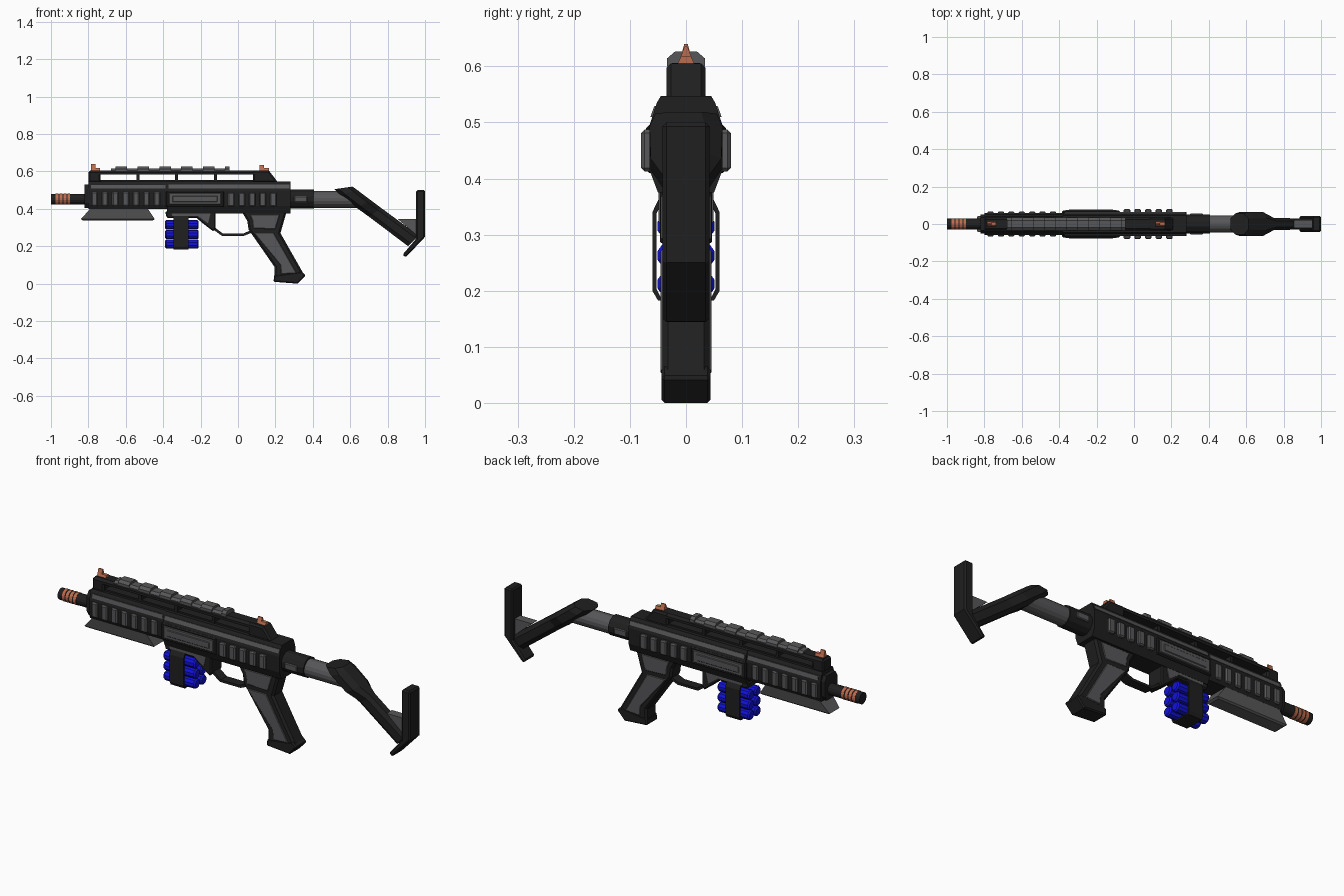
import bpy, bmesh, math


def mat(name, col):
    m = bpy.data.materials.new(name)
    m.diffuse_color = (*col, 1)
    return m


BLACK = mat("matte black", (0.014, 0.014, 0.014))
GREY = mat("dark grey", (0.095, 0.095, 0.10))
ORANGE = mat("burnt orange", (0.50, 0.15, 0.075))
BLUE = mat("bright blue", (0.006, 0.006, 0.70))


def loft(name, rings, m, closed=False, bevel=0):
    """Skin a list of equal point rings; cap the ends unless closed."""
    bm = bmesh.new()
    vs = [[bm.verts.new(p) for p in r] for r in rings]
    n, k = len(rings[0]), len(rings)
    for i in range(k if closed else k - 1):
        a, b = vs[i], vs[(i + 1) % k]
        for j in range(n):
            bm.faces.new((a[j], a[(j + 1) % n], b[(j + 1) % n], b[j]))
    if not closed:
        bm.faces.new(vs[0])
        bm.faces.new(vs[-1])
    bmesh.ops.recalc_face_normals(bm, faces=bm.faces)
    me = bpy.data.meshes.new(name)
    bm.to_mesh(me)
    bm.free()
    me.materials.append(m)
    ob = bpy.data.objects.new(name, me)
    bpy.context.collection.objects.link(ob)
    if bevel:
        mod = ob.modifiers.new("chamfer", "BEVEL")
        mod.width, mod.segments = bevel, 1
        mod.limit_method, mod.angle_limit = "ANGLE", math.radians(60)
    return ob


def prism(name, pts, w, m, bevel=0):
    """Side (x, z) profile extruded to half width w."""
    return loft(name, [[(x, s * w, z) for x, z in pts] for s in (-1, 1)], m, bevel=bevel)


def box(name, x0, x1, z0, z1, w, m, bevel=0):
    return prism(name, [(x0, z0), (x1, z0), (x1, z1), (x0, z1)], w, m, bevel)


def mirrored(half):
    return half + [(-y, z) for y, z in reversed(half)]


def section(name, half, x0, x1, m, bevel=0):
    """Half (y, z) section mirrored, extruded along x."""
    return loft(name, [[(x, y, z) for y, z in mirrored(half)] for x in (x0, x1)], m, bevel=bevel)


def rod(name, stations, y, z, m, n=12):
    """Round part along x from (x, radius) stations."""
    a = [2 * math.pi * (i + 0.5) / n for i in range(n)]
    return loft(name, [[(x, y + r * math.cos(t), z + r * math.sin(t)) for t in a]
                       for x, r in stations], m)


# barrel with orange rings
rod("barrel", [(-1, 0.029), (-0.78, 0.029)], 0, 0.452, BLACK, 16)
for i in range(4):
    x = -0.975 + i * 0.021
    rod("barrel_ring", [(x, 0.0305), (x + 0.015, 0.0305)], 0, 0.452, ORANGE, 16)

# receiver: slim front half, wider rear half, front collar
section("front_receiver", [(0.04, 0.547), (0.048, 0.535), (0.058, 0.495), (0.058, 0.42), (0.05, 0.40)],
        -0.80, -0.38, BLACK)
section("rear_receiver", [(0.045, 0.547), (0.052, 0.535), (0.065, 0.495), (0.065, 0.415), (0.05, 0.375)],
        -0.38, 0.28, BLACK)
section("front_collar", [(0.035, 0.53), (0.05, 0.505), (0.05, 0.43), (0.035, 0.405)], -0.82, -0.79, BLACK)
# grey stripes on the upper slopes
section("front_stripe", [(0.0525, 0.528), (0.0575, 0.508)], -0.785, -0.388, GREY)
section("rear_stripe", [(0.0565, 0.529), (0.0635, 0.51)], -0.372, 0.275, GREY)

# side ribs and the middle panel
for i in range(7):
    x = -0.767 + i * 0.0556
    box("front_rib", x - 0.017, x + 0.017, 0.415, 0.492, 0.067, GREY, 0.006)
for i in range(5):
    x = -0.037 + i * 0.0565
    box("rear_rib", x - 0.018, x + 0.018, 0.413, 0.487, 0.08, GREY, 0.006)
box("panel_frame", -0.385, -0.075, 0.41, 0.495, 0.071, BLACK, 0.005)
box("panel_inset", -0.37, -0.09, 0.422, 0.485, 0.074, GREY, 0.003)
box("panel_bar", -0.35, -0.11, 0.436, 0.470, 0.077, GREY, 0.003)

# carry rail on posts above the receiver
box("rail_front_block", -0.80, -0.735, 0.54, 0.603, 0.035, BLACK, 0.008)
section("rail_strip", [(0.024, 0.606), (0.035, 0.595), (0.035, 0.583)], -0.79, 0.13, BLACK)
prism("rail_rear_block", [(0.08, 0.54), (0.215, 0.54), (0.165, 0.605), (0.08, 0.605)], 0.035, BLACK, 0.008)
box("rail_base", -0.78, 0.19, 0.54, 0.555, 0.026, BLACK)
for x in (-0.535, -0.33, -0.12):
    box("rail_post", x - 0.008, x + 0.008, 0.545, 0.59, 0.028, BLACK)

# grey top rail with raised teeth
section("top_rail", [(0.02, 0.615), (0.032, 0.605), (0.032, 0.60)], -0.68, -0.045, GREY)
for i in range(6):
    x = -0.655 + i * 0.117
    section("top_rail_tooth", [(0.02, 0.626), (0.034, 0.614), (0.034, 0.6)], x, min(x + 0.062, -0.045), GREY)

# orange sights
for name, x, h in (("front_sight", -0.787, 0.64), ("rear_sight", 0.115, 0.635)):
    section(name + "_base", [(0.009, 0.618), (0.016, 0.602)], x, x + 0.05, ORANGE)
    section(name + "_blade", [(0.003, h), (0.010, 0.615)], x, x + 0.024, ORANGE)

# foregrip, tapering down
loft("foregrip", [[(x0, -w, z), (x1, -w, z), (x1, w, z), (x0, w, z)] for x0, x1, w, z in
                  ((-0.78, -0.49, 0.052, 0.412), (-0.84, -0.445, 0.04, 0.345), (-0.83, -0.455, 0.032, 0.338))], GREY)

# magazine well
prism("magazine_well", [(-0.39, 0.385), (-0.38, 0.35), (-0.22, 0.35), (-0.185, 0.32), (-0.13, 0.278),
                        (-0.12, 0.30), (-0.12, 0.385)], 0.046, BLACK, 0.006)
prism("well_panel", [(-0.36, 0.385), (-0.35, 0.362), (-0.215, 0.362), (-0.16, 0.322), (-0.145, 0.385)],
      0.049, GREY)

# blue cartridges held by a black band
for z in (0.315, 0.263, 0.212):
    for y in (-0.027, 0.027):
        rod("cartridge", [(-0.39, 0.019), (-0.383, 0.025), (-0.217, 0.025), (-0.21, 0.019)], y, z, BLUE, 10)
outer = mirrored([(0.048, 0.365), (0.06, 0.34), (0.06, 0.2), (0.05, 0.183)])
inner = mirrored([(0.043, 0.357), (0.053, 0.337), (0.053, 0.204), (0.046, 0.19)])
loft("cartridge_band", [[(x, y, z) for y, z in r] for x, r in
                        ((-0.345, outer), (-0.265, outer), (-0.265, inner), (-0.345, inner))], BLACK, closed=True)

# trigger guard
prism("trigger_guard", [(-0.14, 0.295), (-0.085, 0.255), (0.03, 0.255), (0.08, 0.275), (0.075, 0.288),
                        (0.025, 0.267), (-0.08, 0.267), (-0.13, 0.305)], 0.024, BLACK)

# pistol grip with grey side panels and a heel cap
prism("grip", [(0.02, 0.385), (0.26, 0.385), (0.227, 0.27), (0.352, 0.05), (0.318, 0.006), (0.193, 0.014),
               (0.195, 0.09), (0.056, 0.29), (0.05, 0.335)], 0.042, BLACK, 0.010)
prism("grip_upper_panel", [(0.06, 0.372), (0.225, 0.372), (0.20, 0.29), (0.08, 0.295), (0.075, 0.34)],
      0.045, GREY, 0.004)
prism("grip_lower_panel", [(0.08, 0.275), (0.19, 0.275), (0.315, 0.055), (0.23, 0.05), (0.225, 0.10)],
      0.045, GREY, 0.004)
prism("grip_heel", [(0.193, 0.045), (0.34, 0.065), (0.362, 0.045), (0.32, 0.0), (0.19, 0.01)], 0.044, BLACK, 0.006)

# stock tube and collar
rod("stock_collar", [(0.27, 0.052), (0.405, 0.052)], 0, 0.452, BLACK, 12)
box("collar_lug", 0.30, 0.37, 0.435, 0.468, 0.056, GREY, 0.004)
rod("stock_tube", [(0.40, 0.045), (0.64, 0.045)], 0, 0.45, GREY, 16)

# stock arm: a broad sleeve narrowing to a slim strut
rings = []
for xb, zb, xt, zt, w in ((0.515, 0.505, 0.612, 0.519, 0.055), (0.545, 0.475, 0.64, 0.499, 0.065),
                          (0.635, 0.405, 0.71, 0.446, 0.063), (0.70, 0.358, 0.765, 0.405, 0.032),
                          (0.91, 0.200, 0.965, 0.258, 0.029)):
    rings.append([(xb + (xt - xb) * t, w * s, zb + (zt - zb) * t) for t, s in
                  ((0, -0.5), (0.25, -1), (0.75, -1), (1, -0.5), (1, 0.5), (0.75, 1), (0.25, 1), (0, 0.5))])
loft("stock_arm", rings, BLACK)
prism("stock_web", [(0.855, 0.345), (0.955, 0.345), (0.955, 0.26)], 0.022, GREY)
prism("butt_plate", [(0.952, 0.50), (1.0, 0.50), (1.0, 0.25), (0.896, 0.14), (0.88, 0.155), (0.952, 0.24)],
      0.042, BLACK, 0.007)
